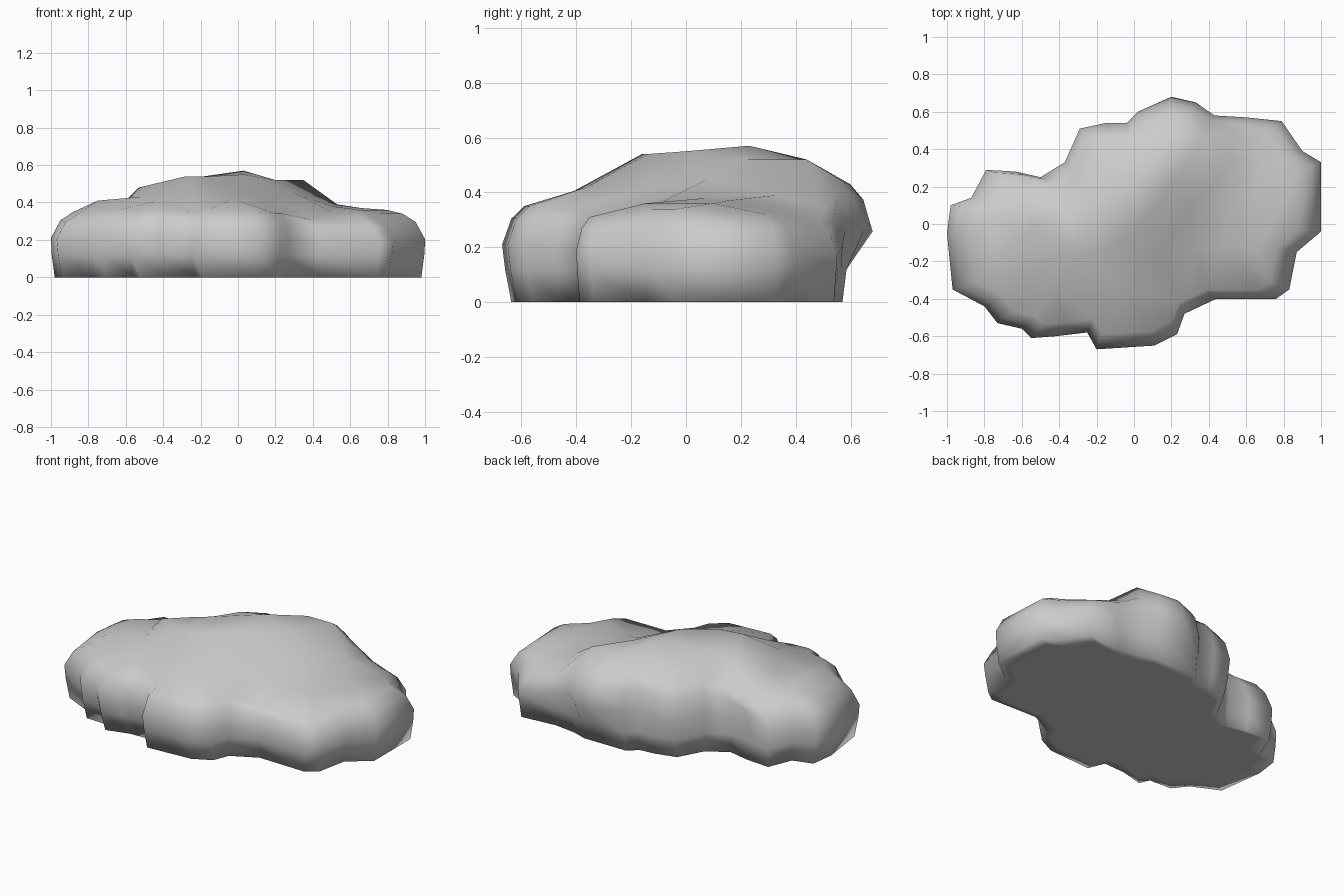
import bpy
import bmesh
import math
from mathutils import Vector
from mathutils.geometry import delaunay_2d_cdt

default_cube = bpy.data.objects.get("Cube")
if default_cube:
    bpy.data.objects.remove(default_cube, do_unlink=True)

# Plan outline of the boulder, in hundredths:
# x, y, shoulder height and how far the foot tucks in below
OUTLINE = [
    (-100, -5, 35, 1), (-98, 10, 35, 1), (-87, 14, 36, 3), (-79, 29, 35, 1),
    (-63, 28, 35, 2), (-50, 25, 38, 2), (-37, 33, 41, 3), (-29, 51, 42, 6),
    (-15, 54, 44, 5), (-4, 54, 44, 3), (2, 60, 44, 3), (20, 68, 43, 3),
    (33, 65, 44, 4), (43, 58, 44, 6), (60, 57, 34, 8), (79, 55, 29, 1),
    (90, 39, 32, 2), (100, 33, 32, 1), (100, -4, 34, 1), (87, -15, 34, 2),
    (83, -35, 31, 2), (76, -40, 31, 2), (44, -40, 31, 4), (27, -48, 34, 3),
    (23, -59, 34, 4), (11, -65, 35, 4), (-20, -67, 35, 4), (-25, -58, 35, 7),
    (-42, -60, 36, 9), (-55, -61, 36, 4), (-60, -56, 36, 7),
    (-73, -53, 36, 3), (-80, -44, 36, 3), (-97, -35, 34, 2),
]

# Peaks and hollows on the crown, in hundredths
CROWN = [
    (-75, -20, 41), (-75, 5, 40), (-60, 12, 41), (-58, -5, 42),
    (-53, 0, 48), (-38, 8, 50), (-52, -20, 43), (-42, -34, 41),
    (-28, -16, 54), (-15, -14, 54), (-25, 10, 53), (-20, 32, 49),
    (-3, -36, 42), (3, 23, 57), (3, 0, 55), (14, -18, 41),
    (20, 22, 52), (18, 44, 52), (35, 44, 52), (30, 8, 45),
    (32, -14, 36), (53, 33, 39), (50, 8, 38), (50, -12, 35),
    (66, 15, 37), (65, -15, 36), (68, 35, 35), (80, 10, 36),
]


def to_points(table):
    return [Vector(row) / 100 for row in table]


def make_ring(outline, scale, tuck, height, max_y=1.0):
    """Scaled outline; tuck weighs the foot, height maps shoulder height."""
    ring = []
    for p in outline:
        size = scale - tuck * p.w
        ring.append(Vector((p.x * size, min(p.y * size, max_y), height(p.z))))
    return ring


def make_material(name, colour):
    material = bpy.data.materials.new(name)
    material.use_nodes = True
    material.diffuse_color = colour
    shader = next(n for n in material.node_tree.nodes
                  if n.type == 'BSDF_PRINCIPLED')
    shader.inputs["Base Color"].default_value = colour
    shader.inputs["Roughness"].default_value = 0.9
    return material


def build_boulder():
    outline = to_points(OUTLINE)
    bm = bmesh.new()

    # Side wall: stacked rings, tucked in under the rear overhang
    rings = [
        make_ring(outline, 0.90, 1.0, lambda z: 0.0, 0.52),
        make_ring(outline, 0.99, 1.0, lambda z: 0.0, 0.57),
        make_ring(outline, 1.0, 0.4, lambda z: 0.12, 0.585),
        make_ring(outline, 1.0, 0.0, lambda z: 0.6 * z),
        make_ring(outline, 0.95, 0.0, lambda z: 0.87 * z),
        make_ring(outline, 0.88, 0.0, lambda z: z),
    ]
    loops = [[bm.verts.new(p) for p in ring] for ring in rings]
    count = len(outline)
    for lower, upper in zip(loops, loops[1:]):
        for i in range(count):
            j = (i + 1) % count
            bm.faces.new((lower[i], lower[j], upper[j], upper[i]))

    # Flat underside
    bm.faces.new(loops[0])

    # Crown: triangulated between the shoulder ring and the peaks
    peaks = to_points(CROWN)
    crown_verts = loops[-1] + [bm.verts.new(p) for p in peaks]
    flat = [v.co.to_2d() for v in crown_verts]
    result = delaunay_2d_cdt(flat, [], [list(range(count))], 1, 1e-5)
    triangles, sources = result[2], result[3]
    for triangle in triangles:
        corners = [crown_verts[sources[i][0]] for i in triangle]
        bm.faces.new(corners)

    bmesh.ops.recalc_face_normals(bm, faces=bm.faces[:])
    mesh = bpy.data.meshes.new("boulder")
    bm.to_mesh(mesh)
    bm.free()
    boulder = bpy.data.objects.new("boulder", mesh)
    bpy.context.collection.objects.link(boulder)
    return boulder


boulder = build_boulder()
boulder.data.materials.append(make_material("stone grey", (0.6, 0.6, 0.6, 1)))

# Soft, weathered shading
bpy.ops.object.select_all(action='DESELECT')
boulder.select_set(True)
bpy.context.view_layer.objects.active = boulder
bpy.ops.object.shade_smooth_by_angle(angle=math.radians(100))
